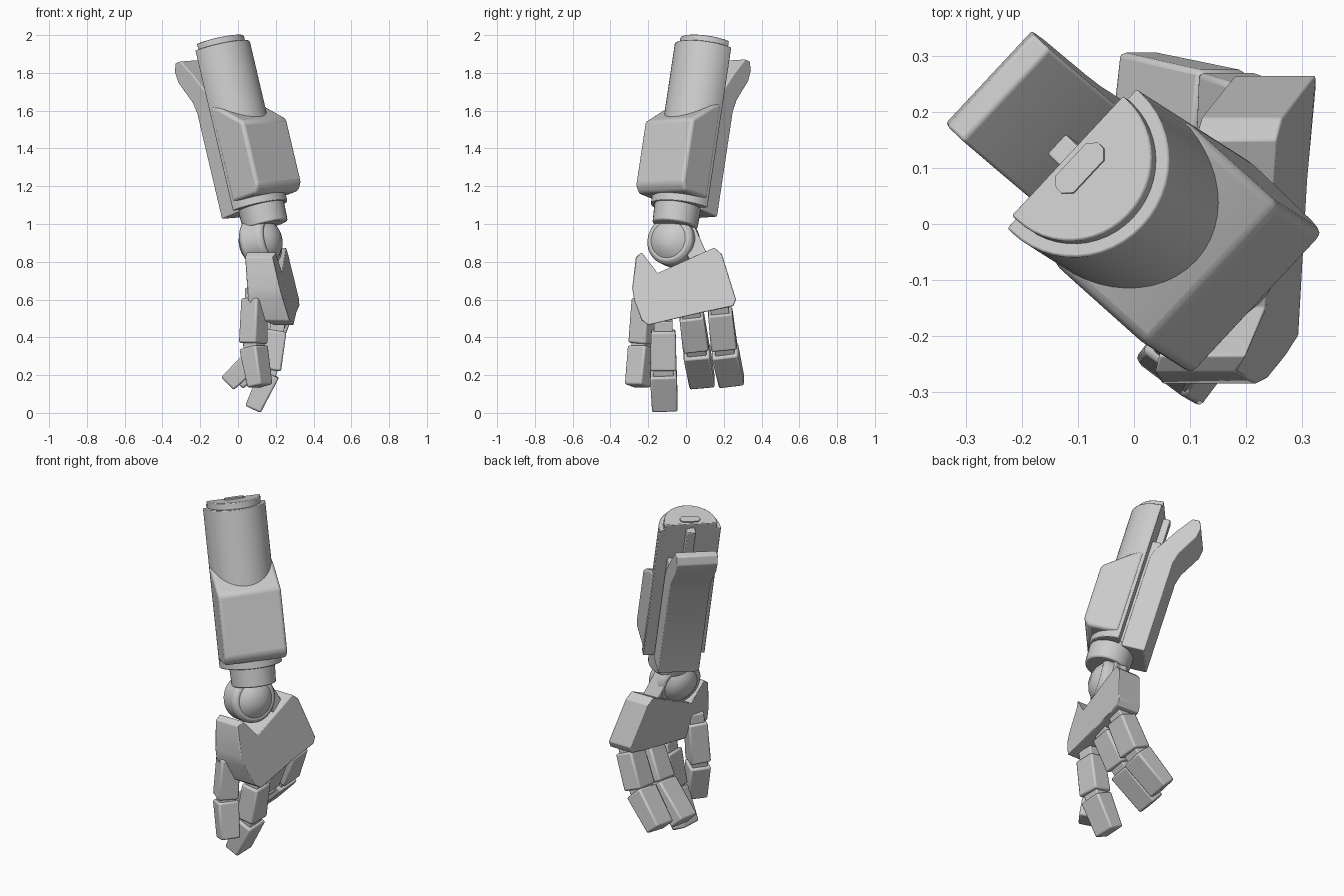
import bpy, bmesh
from math import sin, cos, pi, radians
from mathutils import Vector as V

if "Cube" in bpy.data.objects:
    bpy.data.objects.remove(bpy.data.objects["Cube"])

# Forearm frame: axis A (up the arm), width U, forward N
A = V((-0.226, 0.1445, 0.963)).normalized()
U = V((0.68, 0.73, 0.05))
U = (U - A * U.dot(A)).normalized()
N = U.cross(A)
O = V((-0.103, 0.109, 1.93))


def arm(u, n, a):
    return O + U * u + N * n + A * a


def loft(name, rings, bevel=0.0, segments=2):
    """Skin a stack of equal-length point rings and cap both ends."""
    bm = bmesh.new()
    vs = [[bm.verts.new(p) for p in r] for r in rings]
    k = len(vs[0])
    for r0, r1 in zip(vs, vs[1:]):
        for i in range(k):
            j = (i + 1) % k
            bm.faces.new((r0[i], r0[j], r1[j], r1[i]))
    bm.faces.new(vs[0][::-1])
    bm.faces.new(vs[-1])
    bmesh.ops.recalc_face_normals(bm, faces=bm.faces)
    me = bpy.data.meshes.new(name)
    bm.to_mesh(me)
    bm.free()
    ob = bpy.data.objects.new(name, me)
    bpy.context.collection.objects.link(ob)
    bpy.ops.object.select_all(action='DESELECT')
    ob.select_set(True)
    bpy.context.view_layer.objects.active = ob
    bpy.ops.object.shade_smooth_by_angle(angle=radians(30))
    if bevel:
        m = ob.modifiers.new("bevel", 'BEVEL')
        m.width, m.segments = bevel, segments
        m.limit_method = 'ANGLE'
        m.angle_limit = radians(30)
    return ob


def half_round(r, a, back=-0.012, k=24):
    pts = [(r * sin(t), r * cos(t)) for t in (-pi / 2 + pi * i / k for i in range(k + 1))]
    return [arm(u, n, a) for u, n in [(-r, back)] + pts + [(r, back)]]


def arm_box(name, u, n0, n1, a0, a1, bevel=0.004):
    ring = lambda a: [arm(-u, n0, a), arm(u, n0, a), arm(u, n1, a), arm(-u, n1, a)]
    return loft(name, [ring(a0), ring(a1)], bevel)


def disc(name, stations, axis, bevel=0.006, k=32):
    """Turned part: stations are (centre, radius) along an axis."""
    axis = axis.normalized()
    x = axis.orthogonal().normalized()
    y = axis.cross(x)
    loft(name, [[c + x * (r * cos(2 * pi * i / k)) + y * (r * sin(2 * pi * i / k))
                 for i in range(k)] for c, r in stations], bevel)


def profile(name, pts, u, bevel):
    return loft(name, [[arm(s * u, n, a) for n, a in pts] for s in (-1, 1)], bevel, 3)


# Forearm shell and end cap
loft("forearm_shell", [half_round(0.17, -0.88), half_round(0.17, 0)], 0.004)
loft("elbow_cap", [half_round(0.146, -0.01), half_round(0.146, 0.036)], 0.004)

# Raised key on the cap and the rail down the back
key = [(-.055, .015), (-.04, .0), (.04, .0), (.055, .015), (.055, .03), (.04, .045), (-.04, .045), (-.055, .03)]
loft("cap_key", [[arm(u, n, a) for u, n in key] for a in (0.02, 0.043)])
arm_box("back_rail", 0.024, -0.05, 0.02, -0.4, 0.005)
arm_box("back_plate", 0.108, -0.06, 0.0, -0.87, -0.2)

# Blocky forward housing with sloped shoulder
profile("forearm_housing", [(0, -0.305), (0.065, -0.34), (0.206, -0.45), (0.206, -0.80),
                            (0.175, -0.84), (0, -0.84)], 0.174, 0.018)

# Rear blade flaring outward at its top
profile("rear_blade", [(-.025, -.885), (-.155, -.89), (-.155, -.31), (-.17, -.245), (-.236, -.12),
                       (-.244, -.06), (-.225, -.015), (-.185, -.015), (-.12, -.11),
                       (-.08, -.18), (-.04, -.25), (-.025, -.3)], 0.113, 0.006)

# Wrist collar
disc("wrist_collar", [(arm(0, .038, -.86), .125), (arm(0, .038, -.985), .12)], A, 0.008)

# Wrist joint drum with a domed hub on both sides
c = V((0.12, -0.065, 0.905))
ax = V((0.88, -0.42, 0.2)).normalized()
disc("wrist_drum", [(c - ax * .07, .115), (c - ax * .05, .132), (c + ax * .05, .132), (c + ax * .07, .115)], ax)
disc("wrist_hub", [(c + ax * h, r) for h, r in
                   ((-.11, .03), (-.095, .07), (-.07, .1), (.07, .1), (.095, .07), (.11, .03))], ax, 0)

# Palm: side outline as y, z, outer x, inner x
palm = [(-.285, .66, .22, .05), (-.265, .825, .18, .037), (-.235, .85, .2, .045), (-.15, .74, .235, .07),
        (.15, .875, .255, .11), (.19, .84, .265, .12), (.265, .6, .325, .18), (.25, .565, .325, .18),
        (.08, .53, .31, .17), (-.2, .465, .295, .19), (-.235, .49, .27, .13), (-.275, .6, .24, .05)]
loft("palm", [[V((p[k], p[0], p[1])) for p in palm] for k in (2, 3)], 0.004)


def segment(name, p, q, w0, d0, w1, d1, bevel, hint=V((0, 1, 0))):
    """Tapered block from p to q, w across (along hint) and d through."""
    ax = (q - p).normalized()
    side = (hint - ax * hint.dot(ax)).normalized()
    thru = ax.cross(side)
    ring = lambda o, w, d: [o + side * (i * w / 2) + thru * (j * d / 2)
                            for i, j in ((-1, -1), (1, -1), (1, 1), (-1, 1))]
    loft(name, [ring(p, w0, d0), ring(q, w1, d1)], bevel)


# Strut tying the wrist drum to the palm
segment("wrist_strut", V((.12, -.01, .99)), V((.18, .07, .8)), .09, .09, .1, .09, .006)

# Fingers: root, knuckle, tip, width, depth, width direction
Y = V((0, 1, 0))
fingers = {
    "outer_finger": ((.09, -.215, .64), (.08, -.23, .36), (.115, -.255, .15), .115, .112, V((.6, .8, 0))),
    "long_finger": ((.21, -.12, .47), (.172, -.12, .22), (.083, -.112, .028), .14, .11, Y),
    "middle_finger": ((.235, .025, .55), (.13, .055, .335), (-.045, .085, .165), .138, .115, Y),
    "rear_finger": ((.255, .177, .57), (.16, .203, .34), (.005, .24, .172), .138, .115, Y),
}
for name, (r, k, t, w, d, h) in fingers.items():
    r, k, t = V(r), V(k), V(t)
    a, b = (k - r).normalized(), (t - k).normalized()
    segment(name + "_mount", r - a * .02, r + a * .1, w * .7, d * .7, w * .7, d * .7, .006, h)
    segment(name + "_upper", r + a * .035, k - a * .008, w * .93, d * .95, w, d, .01, h)
    segment(name + "_knuckle", k - a * .04, k + b * .05, w * .75, d * .75, w * .75, d * .75, .006, h)
    segment(name + "_tip", k + b * .012, t + b * .008, w * 1.02, d, w * .97, d * .82, .01, h)
